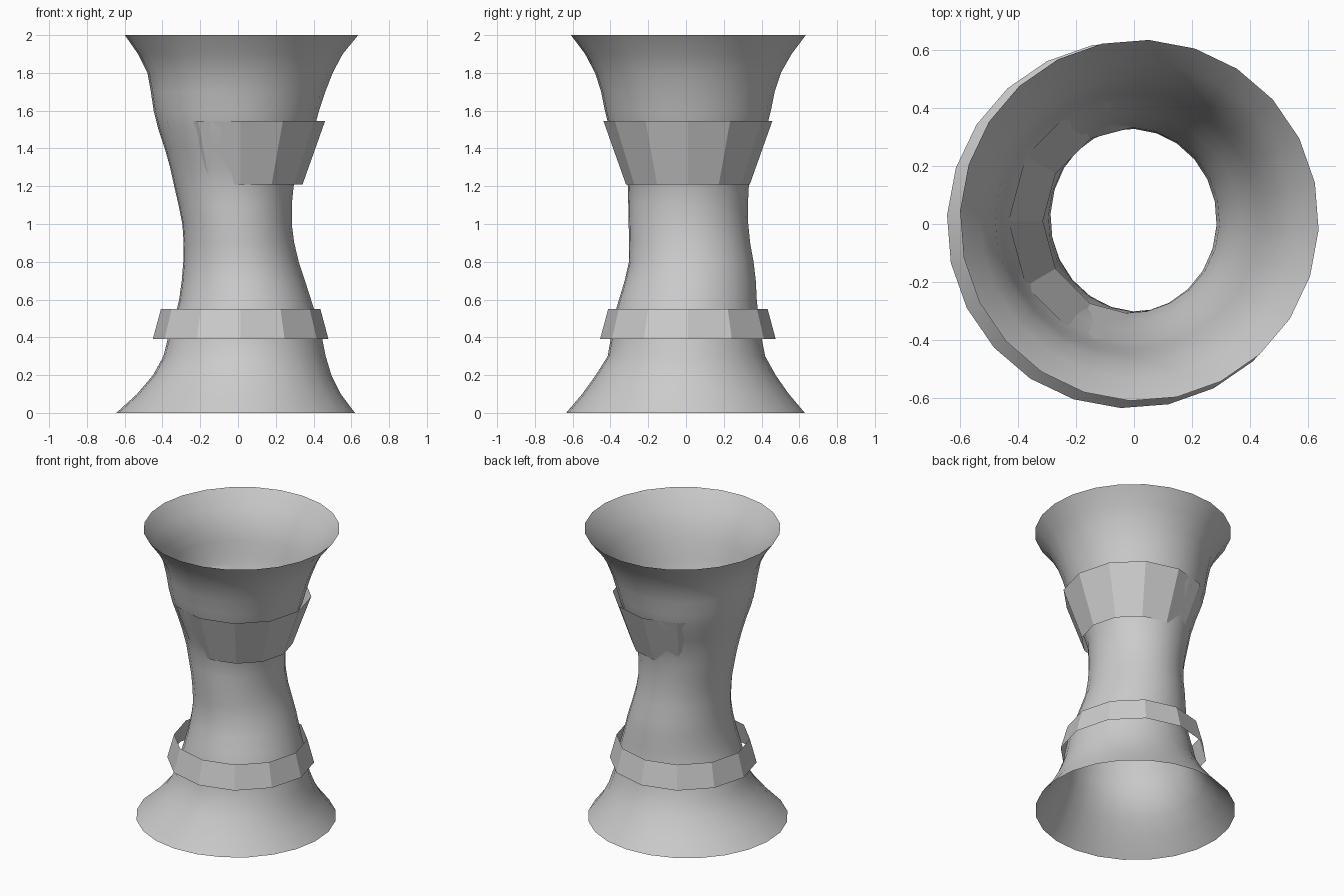
import bpy, bmesh, math


def make_tube(name, rings, sides, smooth, phase=0.0, twist=0.0):
    """Open tube lofted through rings given as (z, x_min, x_max, y_min, y_max)."""
    bm = bmesh.new()
    loops = []
    for i, (z, x0, x1, y0, y1) in enumerate(rings):
        loop = []
        for k in range(sides):
            a = 2 * math.pi * k / sides + phase + twist * i
            loop.append(bm.verts.new(((x0 + x1) / 2 + (x1 - x0) / 2 * math.cos(a),
                                      (y0 + y1) / 2 + (y1 - y0) / 2 * math.sin(a), z)))
        loops.append(loop)
    for low, high in zip(loops, loops[1:]):
        for k in range(sides):
            n = (k + 1) % sides
            f = bm.faces.new((low[k], low[n], high[n], high[k]))
            f.smooth = smooth
    mesh = bpy.data.meshes.new(name)
    bm.to_mesh(mesh)
    bm.free()
    obj = bpy.data.objects.new(name, mesh)
    bpy.context.collection.objects.link(obj)
    return obj


def circle_ring(z, r, cx=0.014, cy=0.01):
    return (z, cx - r, cx + r, cy - r, cy + r)


# Flared body, waist leaning slightly off centre, open at both ends
body_rings = [
    (0.00, -0.645, 0.620, -0.635, 0.630),
    (0.10, -0.535, 0.545, -0.550, 0.545),
    (0.20, -0.450, 0.495, -0.478, 0.475),
    (0.30, -0.395, 0.465, -0.415, 0.420),
    (0.40, -0.370, 0.445, -0.398, 0.400),
    (0.50, -0.335, 0.420, -0.385, 0.385),
    (0.60, -0.312, 0.387, -0.355, 0.375),
    (0.70, -0.298, 0.355, -0.325, 0.370),
    (0.80, -0.290, 0.322, -0.302, 0.358),
    (0.90, -0.288, 0.298, -0.302, 0.340),
    (1.00, -0.295, 0.285, -0.304, 0.330),
    (1.10, -0.315, 0.285, -0.306, 0.328),
    (1.20, -0.338, 0.295, -0.308, 0.333),
    (1.30, -0.360, 0.325, -0.335, 0.350),
    (1.40, -0.388, 0.362, -0.368, 0.385),
    (1.50, -0.422, 0.402, -0.405, 0.425),
    (1.60, -0.447, 0.430, -0.430, 0.450),
    (1.70, -0.462, 0.463, -0.450, 0.470),
    (1.80, -0.480, 0.502, -0.482, 0.503),
    (1.90, -0.530, 0.555, -0.535, 0.560),
    (2.00, -0.600, 0.637, -0.610, 0.635),
]
make_tube("hourglass_body", body_rings, 24, True, phase=math.radians(-3))

# Twelve-sided conical bands: narrow-top hoop below, wide-top collar above
make_tube("lower_band", [circle_ring(0.39, 0.465), circle_ring(0.55, 0.422)], 12, False)
make_tube("upper_band", [circle_ring(1.21, 0.328), circle_ring(1.545, 0.447)], 12, False)
